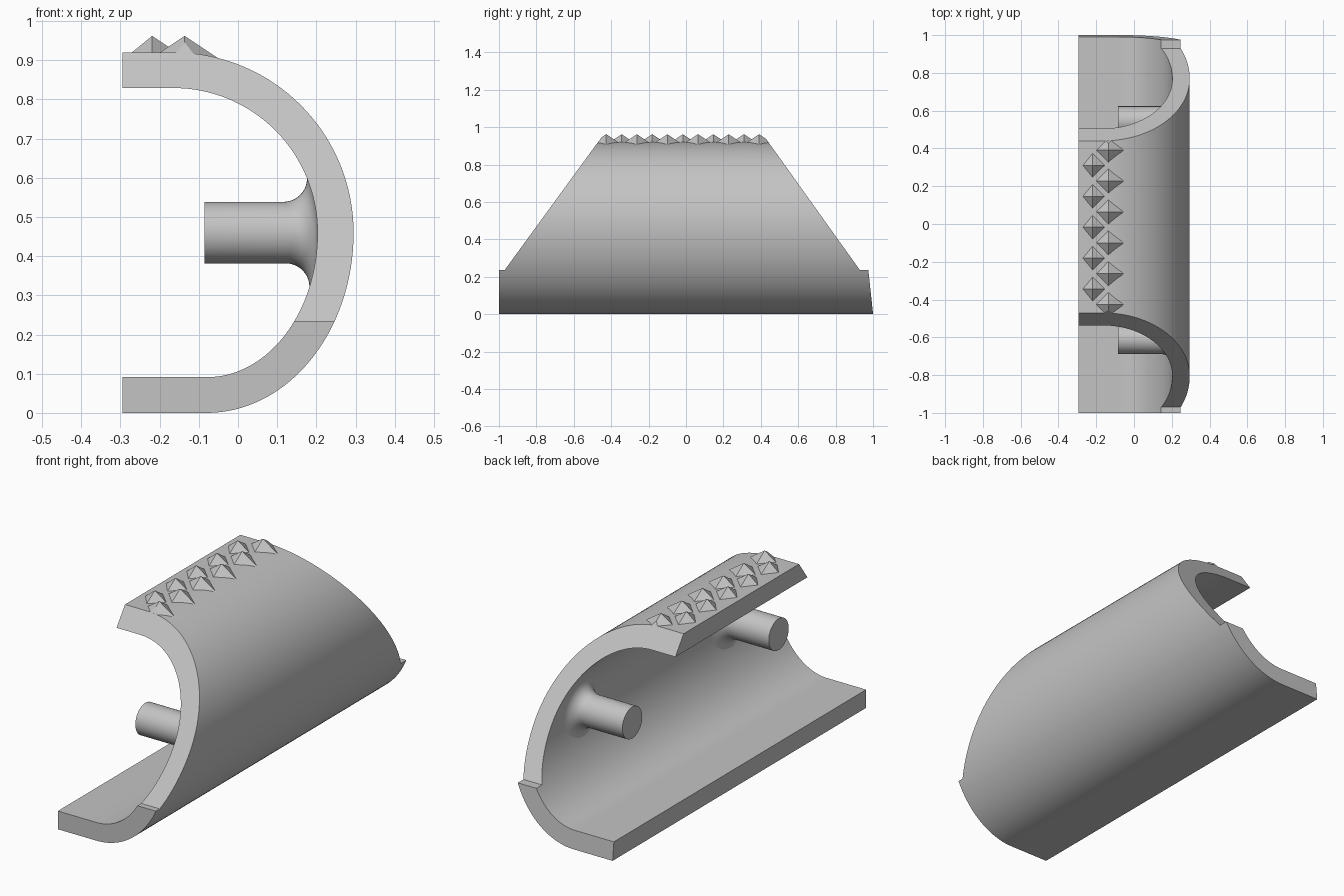
import bpy
import bmesh
from math import sin, cos, pi, sqrt, radians
from mathutils import Vector

cube = bpy.data.objects.get("Cube")
if cube:
    bpy.data.objects.remove(cube, do_unlink=True)

grey = bpy.data.materials.new("plain grey")
grey.use_nodes = True
COLOUR = (0.55, 0.55, 0.55, 1)
grey.diffuse_color = COLOUR
grey.node_tree.nodes["Principled BSDF"].inputs["Base Color"].default_value = COLOUR

MID = 0.46            # height of the shell's middle
TOP_X, LOW_X = -0.165, -0.08   # where the straight lips turn into curves
EDGE = -0.295         # open edge of the shell


def finish(bm, name):
    bmesh.ops.recalc_face_normals(bm, faces=bm.faces)
    mesh = bpy.data.meshes.new(name)
    bm.to_mesh(mesh)
    bm.free()
    mesh.materials.append(grey)
    ob = bpy.data.objects.new(name, mesh)
    bpy.context.collection.objects.link(ob)
    return ob


def activate(ob):
    bpy.ops.object.select_all(action='DESELECT')
    ob.select_set(True)
    bpy.context.view_layer.objects.active = ob


def smooth(ob):
    activate(ob)
    bpy.ops.object.shade_smooth_by_angle(angle=radians(30))


def prism(points, offset, name):
    bm = bmesh.new()
    face = bm.faces.new([bm.verts.new(p) for p in points])
    new = bmesh.ops.extrude_face_region(bm, geom=[face])["geom"]
    verts = [v for v in new if isinstance(v, bmesh.types.BMVert)]
    bmesh.ops.translate(bm, verts=verts, vec=offset)
    return finish(bm, name)


def c_curve(reach, half_height, steps=32):
    """Curve of one shell surface from lower lip to upper lip."""
    pts = [(EDGE, MID - half_height)]
    for i in range(2 * steps + 1):
        a = -pi / 2 + pi * i / (2 * steps)
        cx = LOW_X if a < 0 else TOP_X
        pts.append((cx + (reach - cx) * cos(a), MID + half_height * sin(a)))
    return pts + [(EDGE, MID + half_height)]


# Curved shell, trimmed at both ends by the side outline
outline = c_curve(0.295, 0.46) + c_curve(0.203, 0.369)[::-1]
shell = prism([(x, -1.2, z) for x, z in outline], (0, 2.4, 0), "curved_shell")
side = [(-1, -0.1), (1.011, -0.1), (0.975, 0.235), (0.93, 0.235),
        (0.383, 1), (-0.412, 1), (-0.97, 0.235), (-1, 0.235)]
cutter = prism([(-0.6, y, z) for y, z in side], (1.2, 0, 0), "end_trim")
activate(shell)
trim = shell.modifiers.new("trim", 'BOOLEAN')
trim.operation = 'INTERSECT'
trim.solver = 'EXACT'
trim.object = cutter
bpy.ops.object.modifier_apply(modifier="trim")
bpy.data.objects.remove(cutter, do_unlink=True)
smooth(shell)


# Round pegs that flare into the inner wall
def wall_x(z):
    t = (z - MID) / 0.369
    cx = LOW_X if t < 0 else TOP_X
    return cx + (0.203 - cx) * sqrt(1 - t * t)


def peg(y, name, radius=0.0785, flare=0.06, sides=48, steps=10):
    bm = bmesh.new()
    rings = []
    for k in range(-1, steps + 2):
        a = pi / 2 * min(max(k, 0), steps) / steps
        r = radius + flare * (1 - cos(a))
        ring = []
        for i in range(sides):
            t = 2 * pi * i / sides
            x = wall_x(MID + (radius + flare) * sin(t)) - flare * (1 - sin(a))
            if k < 0:
                x = -0.085
            elif k > steps:
                x += 0.03
            ring.append(bm.verts.new((x, y + r * cos(t), MID + r * sin(t))))
        rings.append(ring)
    for lower, upper in zip(rings, rings[1:]):
        for i in range(sides):
            j = (i + 1) % sides
            bm.faces.new((lower[i], lower[j], upper[j], upper[i]))
    bm.faces.new(rings[0])
    bm.faces.new(rings[-1])
    smooth(finish(bm, name))


peg(-0.61, "front_peg")
peg(0.545, "back_peg")

# Two staggered rows of pyramid teeth on the upper lip
bm = bmesh.new()
BASE, TIP, HALF = 0.9, 0.962, 0.093
for x, first, count in ((-0.219, 0.31, 5), (-0.136, 0.391, 6)):
    for n in range(count):
        y = first - 0.1635 * n
        half_x = min(HALF, x - EDGE)
        base = [bm.verts.new(p) for p in (
            (x - half_x, y, BASE), (x, y - HALF, BASE),
            (x + HALF, y, BASE), (x, y + HALF, BASE))]
        tip = bm.verts.new((x, y, TIP))
        bm.faces.new(base)
        for i in range(4):
            bm.faces.new((base[i], base[(i + 1) % 4], tip))
# Teeth stop flush with the sloping shell ends
for point, normal in (((0, -0.47, 0.92), (0, -1, 0.73)),
                      ((0, 0.44, 0.92), (0, 1, 0.715))):
    cut = bmesh.ops.bisect_plane(
        bm, geom=bm.verts[:] + bm.edges[:] + bm.faces[:], clear_outer=True,
        plane_co=Vector(point), plane_no=Vector(normal))
    rim = [e for e in bm.edges if e.is_boundary]
    bmesh.ops.holes_fill(bm, edges=rim, sides=0)
finish(bm, "grip_teeth")
